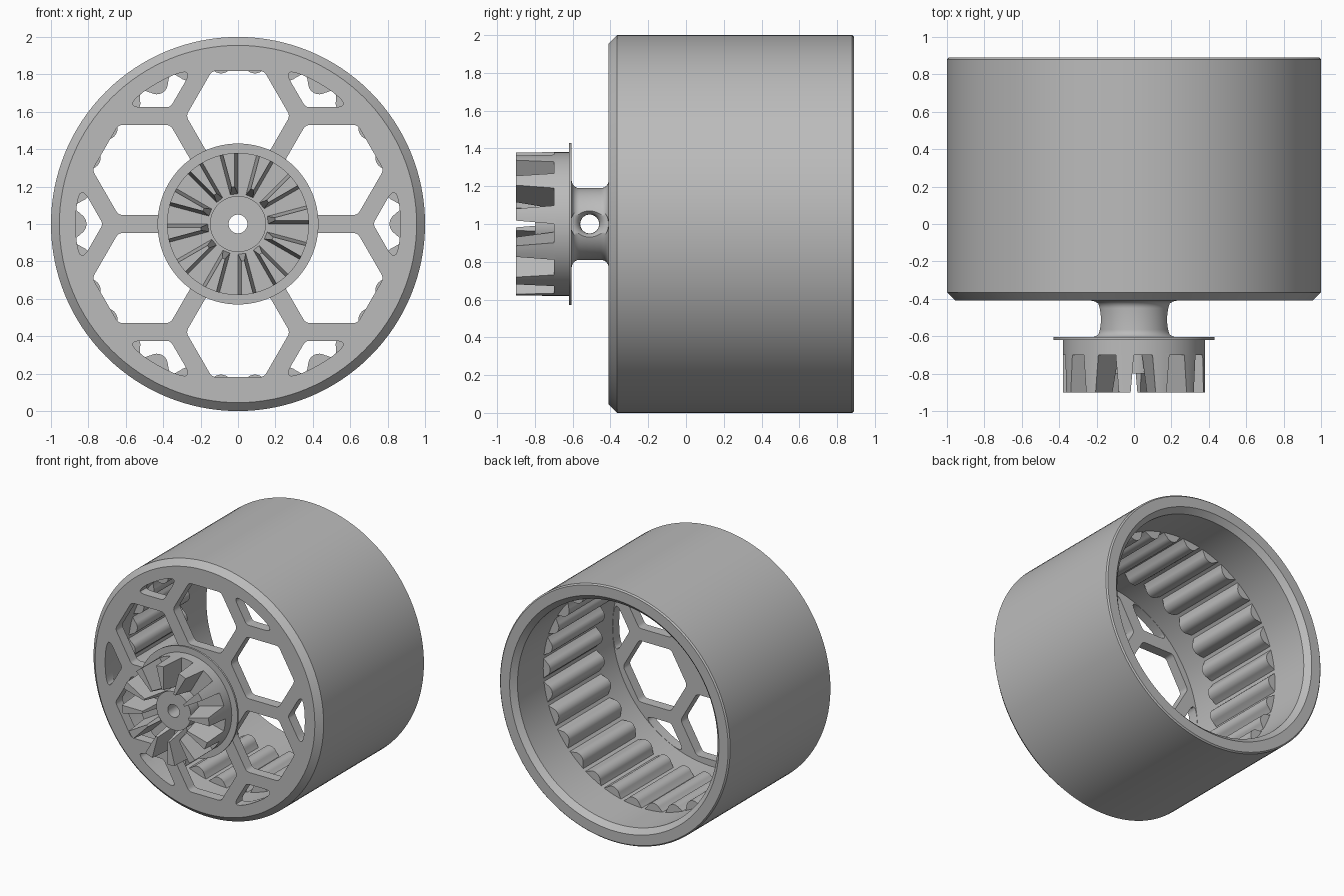
import bpy, bmesh
from math import sin, cos, pi, radians, hypot
from mathutils import Vector

if "Cube" in bpy.data.objects:
    bpy.data.objects.remove(bpy.data.objects["Cube"], do_unlink=True)

grey = bpy.data.materials.new("plain grey")
grey.use_nodes = True
grey.diffuse_color = (0.5, 0.5, 0.5, 1)
grey.node_tree.nodes["Principled BSDF"].inputs["Base Color"].default_value = (0.5, 0.5, 0.5, 1)


def make(name, bm, center=(0, 0, 1)):
    bmesh.ops.remove_doubles(bm, verts=bm.verts, dist=1e-5)
    bmesh.ops.recalc_face_normals(bm, faces=bm.faces)
    mesh = bpy.data.meshes.new(name)
    bm.to_mesh(mesh)
    bm.free()
    mesh.materials.append(grey)
    obj = bpy.data.objects.new(name, mesh)
    obj.location = center
    bpy.context.collection.objects.link(obj)
    return obj


def lathe(profile, closed=True, steps=96):
    """Turn (radius, y) points round the y axis."""
    bm = bmesh.new()
    vs = [bm.verts.new((r, y, 0)) for r, y in profile]
    pairs = list(zip(vs, vs[1:])) + ([(vs[-1], vs[0])] if closed else [])
    edges = [bm.edges.new(p) for p in pairs]
    bmesh.ops.spin(bm, geom=vs + edges, cent=(0, 0, 0), axis=(0, 1, 0),
                   angle=2 * pi, steps=steps)
    return bm


def loft(bm, front, y0, back, y1):
    """Solid between two (x, z) outlines with equal point counts."""
    a = [bm.verts.new((x, y0, z)) for x, z in front]
    b = [bm.verts.new((x, y1, z)) for x, z in back]
    n = len(a)
    bm.faces.new(a)
    bm.faces.new(b[::-1])
    for i in range(n):
        j = (i + 1) % n
        bm.faces.new((a[i], b[i], b[j], a[j]))


def polar(r, a):
    return Vector((r * cos(a), r * sin(a)))


def turned(points, a):
    return [(x * cos(a) - y * sin(a), x * sin(a) + y * cos(a)) for x, y in points]


def rounded(corners):
    """Soften (point, cut length) corners with short curves."""
    out = []
    n = len(corners)
    for i, (p, cut) in enumerate(corners):
        if not cut:
            out.append(p)
            continue
        a = p + (corners[i - 1][0] - p).normalized() * cut
        b = p + (corners[(i + 1) % n][0] - p).normalized() * cut
        for k in range(7):
            t = k / 6
            out.append(a * (1 - t) ** 2 + p * 2 * t * (1 - t) + b * t * t)
    return out


def cut_away(obj, cutter):
    cutter.hide_render = True
    mod = obj.modifiers.new("cut", 'BOOLEAN')
    mod.object = cutter
    mod.solver = 'EXACT'
    bpy.context.view_layer.update()
    mesh = bpy.data.meshes.new_from_object(
        obj.evaluated_get(bpy.context.evaluated_depsgraph_get()))
    obj.modifiers.clear()
    obj.data = mesh
    bpy.data.objects.remove(cutter, do_unlink=True)


def smooth(obj):
    bpy.ops.object.select_all(action='DESELECT')
    obj.select_set(True)
    bpy.context.view_layer.objects.active = obj
    bpy.ops.object.shade_smooth_by_angle(angle=radians(30))


FRONT, BACK, PLATE, WALL, BORE = -0.41, 0.89, -0.33, 0.87, 0.05

# Drum: open at the back, closed by a plate at the front
drum = make("drum", lathe([
    (BORE, FRONT), (0.955, FRONT), (1, FRONT + 0.045), (1, BACK - 0.01),
    (0.99, BACK), (0.91, BACK), (WALL, BACK - 0.04), (WALL, PLATE), (BORE, PLATE)], steps=128))

# Honeycomb openings: six full cells and six cells clipped by the wall
cell = rounded([(polar(0.278, k * pi / 3), 0.025) for k in range(6)])
clipped = rounded([(Vector((0.722, 0)), 0.02)]
                  + [(polar(WALL - 0.002, radians(d)), 0.09 if abs(d) == 14 else 0)
                     for d in (-14, -6, -3, 0, 3, 6, 14)])
bm = bmesh.new()
for k in range(6):
    a = k * pi / 3
    mid = polar(0.578, a + pi / 6)
    hexagon = [p + mid for p in cell]
    loft(bm, hexagon, FRONT - 0.1, hexagon, PLATE + 0.05)
    wedge = turned(clipped, a)
    loft(bm, wedge, FRONT - 0.1, wedge, PLATE + 0.05)
cut_away(drum, make("opening_cutter", bm))
smooth(drum)

# Rounded ribs round the inner wall, with flared feet
half = [(-0.015, 0.092), (0.002, 0.08), (0.01, 0.07), (0.022, 0.06)]
half += [(0.06 * sin(radians(d)), 0.06 * cos(radians(d))) for d in range(30, 90, 10)]
rib = [(WALL - h, u) for h, u in half] + [(WALL - 0.06, 0)]
rib += [(WALL - h, -u) for h, u in reversed(half)]
bm = bmesh.new()
for k in range(30):
    points = turned(rib, k * pi / 15)
    loft(bm, points, -0.12, points, 0.53)
smooth(make("inner_ribs", bm))

# Hub: boss, gear body, thin flange and filleted neck
F = 0.04
fillet = [(0.23 - F * sin(radians(d)), F * (1 - cos(radians(d)))) for d in range(0, 91, 15)]
hub = make("hub", lathe(
    [(BORE, -0.8), (0.15, -0.8), (0.15, -0.7), (0.38, -0.7), (0.38, -0.62),
     (0.43, -0.62), (0.43, -0.605)]
    + [(r, -0.605 + y) for r, y in fillet]
    + [(r, FRONT - y) for r, y in reversed(fillet)]
    + [(BORE, FRONT)]))

# Cross hole through the neck with flared mouths
mouth = [(0.1 - 0.05 * sin(radians(d)), 0.19 - 0.06 * (1 - cos(radians(d))))
         for d in range(0, 91, 15)]
side = [(0, 0.3), (0.1, 0.3)] + mouth
cutter = make("cross_hole_cutter",
              lathe(side + [(r, -y) for r, y in reversed(side)], closed=False, steps=48),
              (0, -0.51, 1))
cutter.rotation_euler.z = pi / 2
cut_away(hub, cutter)
smooth(hub)

# Face gear teeth: radial wedges narrowing towards the tip


def tooth_outline(inner, inset, start):
    a, b = start, start + pi / 12
    arc = [polar(0.38, a + inset / 0.38 + (b - a - 2 * inset / 0.38) * t / 4) for t in range(5)]
    return arc + [polar(inner, b - inset / inner), polar(inner, a + inset / inner)]


bm = bmesh.new()
for k in range(12):
    start = pi / 2 + k * pi / 6
    loft(bm, tooth_outline(0.2, 0.018, start), -0.9, tooth_outline(0.16, 0, start), -0.69)
smooth(make("gear_teeth", bm))
